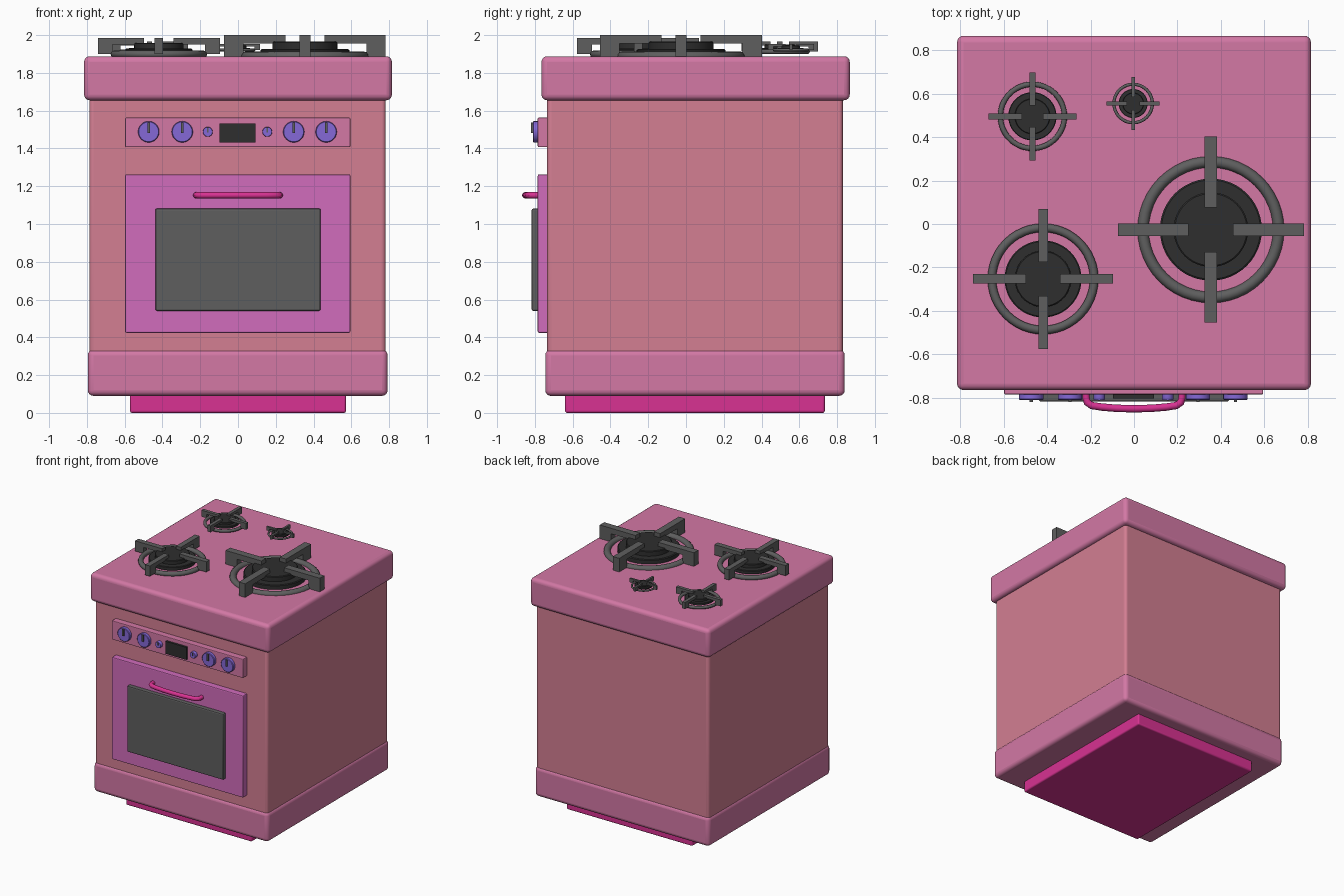
import bpy, bmesh, math
from mathutils import Matrix, Vector

if "Cube" in bpy.data.objects:
    bpy.data.objects.remove(bpy.data.objects["Cube"])


def material(name, r, g, b):
    lin = [((c / 255 + 0.055) / 1.055) ** 2.4 for c in (r, g, b)]
    m = bpy.data.materials.new(name)
    m.diffuse_color = (*lin, 1)
    m.use_nodes = True
    m.node_tree.nodes["Principled BSDF"].inputs["Base Color"].default_value = m.diffuse_color
    return m


PINK = material("rose pink", 211, 120, 165)
SALMON = material("dusty salmon", 211, 126, 146)
ORCHID = material("orchid", 209, 108, 188)
MAGENTA = material("magenta", 216, 50, 146)
VIOLET = material("violet", 133, 104, 215)
GREY = material("iron grey", 95, 95, 95)
DARK = material("charcoal", 46, 46, 46)


def finish(name, bm, mat, bevel=0, segs=4):
    bmesh.ops.recalc_face_normals(bm, faces=bm.faces)
    me = bpy.data.meshes.new(name)
    bm.to_mesh(me)
    bm.free()
    me.materials.append(mat)
    ob = bpy.data.objects.new(name, me)
    bpy.context.collection.objects.link(ob)
    bpy.ops.object.select_all(action='DESELECT')
    ob.select_set(True)
    bpy.context.view_layer.objects.active = ob
    bpy.ops.object.shade_smooth_by_angle(angle=math.radians(35))
    if bevel:
        mod = ob.modifiers.new("rounded edges", 'BEVEL')
        mod.width, mod.segments = bevel, segs
        bpy.ops.object.modifier_apply(modifier=mod.name)
        bpy.ops.object.shade_smooth_by_angle(angle=math.radians(35))
    return ob


def box(name, x, y, z, mat, bevel=0, segs=4):
    bm = bmesh.new()
    size = [b - a for a, b in (x, y, z)]
    mid = [(a + b) / 2 for a, b in (x, y, z)]
    bmesh.ops.create_cube(bm, size=1, matrix=Matrix.Translation(mid) @ Matrix.Diagonal((*size, 1)))
    return finish(name, bm, mat, bevel, segs)


def lathe(name, profile, loc, mat, scale=1, tilt=0, n=48, closed=False):
    """Revolve (radius, height) points about the local z axis."""
    bm = bmesh.new()
    rings = [[bm.verts.new((r * math.cos(2 * math.pi * i / n), r * math.sin(2 * math.pi * i / n), h))
              for i in range(n)] for r, h in profile]
    pairs = list(zip(rings, rings[1:]))
    if closed:
        pairs.append((rings[-1], rings[0]))
    else:
        bm.faces.new(rings[0])
        bm.faces.new(rings[-1])
    for a, b in pairs:
        for i in range(n):
            j = (i + 1) % n
            bm.faces.new((a[i], a[j], b[j], b[i]))
    bm.transform(Matrix.Translation(loc) @ Matrix.Rotation(tilt, 4, 'X') @ Matrix.Scale(scale, 4))
    return finish(name, bm, mat)


# main body stack
box("plinth", (-.572, .572), (-.64, .735), (0, .12), MAGENTA, .012)
box("base_skirt", (-.795, .792), (-.745, .84), (.09, .335), PINK, .03)
box("body", (-.787, .782), (-.735, .83), (.2, 1.75), SALMON, .022)
box("cooktop", (-.815, .815), (-.765, .867), (1.655, 1.888), PINK, .03)

# control panel with display and knobs
box("control_panel", (-.598, .595), (-.785, -.70), (1.407, 1.563), PINK, .006, 2)
box("display", (-.097, .093), (-.803, -.75), (1.431, 1.533), DARK)
for i, (x, r) in enumerate([(-.473, .056), (-.295, .056), (-.16, .026),
                            (.155, .026), (.295, .056), (.467, .056)]):
    # tilt turns local +z towards -y
    lathe(f"knob_{i}", [(r, 0), (r, .027), (r * .93, .031)], (x, -.78, 1.488), VIOLET, 1, math.pi / 2)
    w = r * .13
    box(f"knob_pointer_{i}", (x - w, x + w), (-.813 - r * .12, -.80),
        (1.488 - r * .1, 1.488 + r * .9), GREY)

# oven door, window
box("oven_door", (-.598, .595), (-.785, -.70), (.424, 1.263), ORCHID, .008, 2)
box("oven_window", (-.438, .438), (-.818, -.76), (.54, 1.082), GREY, .01, 2)

# curved door handle
cu = bpy.data.curves.new("handle_path", 'CURVE')
cu.dimensions = '3D'
cu.bevel_depth, cu.bevel_resolution, cu.use_fill_caps = .017, 4, True
half = [(.221, -.77), (.221, -.80), (.215, -.822), (.195, -.836), (.15, -.843), (.08, -.849)]
path = [(-x, y) for x, y in half] + [(0, -.851)] + half[::-1]
sp = cu.splines.new('POLY')
sp.points.add(len(path) - 1)
for p, (x, y) in zip(sp.points, path):
    p.co = (x, y, 1.152, 1)
tmp = bpy.data.objects.new("handle_path", cu)
bpy.context.collection.objects.link(tmp)
bm = bmesh.new()
dg = bpy.context.evaluated_depsgraph_get()
bm.from_mesh(tmp.evaluated_get(dg).to_mesh())
bpy.data.objects.remove(tmp)
finish("door_handle", bm, MAGENTA)


# gas burners: one design at four sizes
CAP = [(.235, -.045), (.235, -.014), (.228, -.009), (.172, -.009), (.172, .027), (.166, .032)]
RING = [(.312 + .026 * math.cos(a * math.pi / 6), -.048 + .026 * math.sin(a * math.pi / 6))
        for a in range(12)]
ARM = [(.103, .065), (.428, .065), (.428, -.047), (.325, -.047), (.325, .02), (.103, .02)]


def burner(tag, x, y, s):
    loc = Vector((x, y, 1.935))
    lathe(f"burner_cap_{tag}", CAP, loc, DARK, s)
    lathe(f"burner_ring_{tag}", RING, loc, GREY, s, closed=True)
    bm = bmesh.new()
    for k in range(4):
        c, sn = math.cos(k * math.pi / 2), math.sin(k * math.pi / 2)
        sides = [[bm.verts.new((r * c - w * sn, r * sn + w * c, h)) for r, h in ARM]
                 for w in (-.029, .029)]
        bm.faces.new(sides[0])
        bm.faces.new(sides[1][::-1])
        for i in range(6):
            j = (i + 1) % 6
            bm.faces.new((sides[0][i], sides[0][j], sides[1][j], sides[1][i]))
    bm.transform(Matrix.Translation(loc) @ Matrix.Scale(s, 4))
    finish(f"pan_support_{tag}", bm, GREY)


burner("front_right", .354, -.026, 1)
burner("front_left", -.419, -.253, .755)
burner("back_left", -.468, .496, .473)
burner("back_right", -.004, .555, .284)
